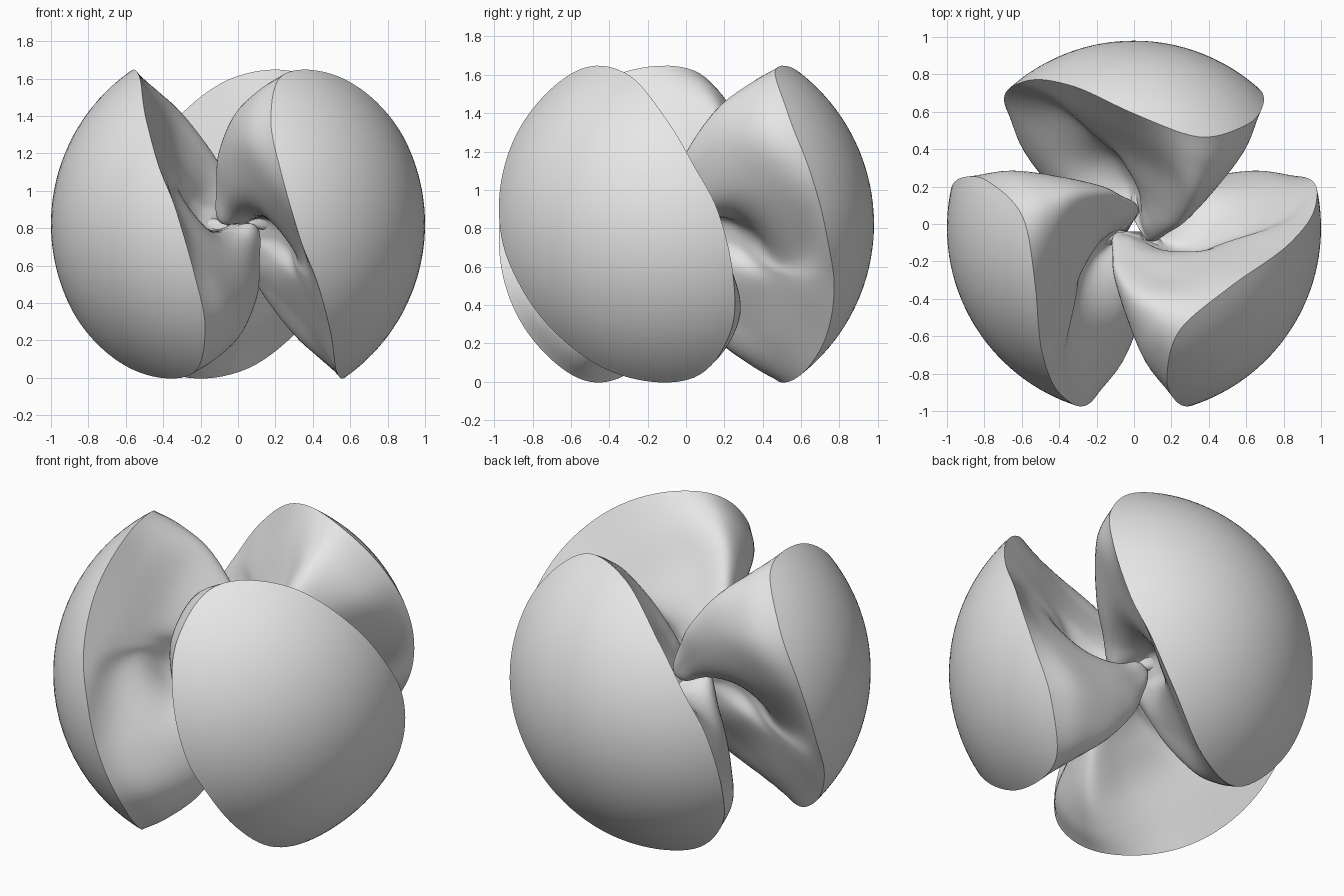
import bpy, bmesh, math
from mathutils import Vector

cube = bpy.data.objects.get("Cube")
if cube:
    bpy.data.objects.remove(cube)

mat = bpy.data.materials.new("light_grey")
mat.use_nodes = True
GREY = (0.8, 0.8, 0.8, 1.0)
mat.diffuse_color = GREY
mat.node_tree.nodes["Principled BSDF"].inputs["Base Color"].default_value = GREY

CENTRE = Vector((0, -0.02, 0.822))
STEPS_AROUND, STEPS_DEEP, CAP_RINGS = 8, 7, 16

# Half cross-sections of a lobe as (sideways, outward, up), from rim to core:
# flank, shoulder, ridge, saddle, upper lip, pocket, lower lip.
# The other half follows from a half turn about the outward axis.
SECTIONS = [
    [(.69, .665, .27), (.61, .555, .565), (.35, .485, .80), (-.01, .615, .79),
     (-.34, .76, .55), (-.53, .79, .30), (-.65, .755, .07)],
    [(.60, .53, .23), (.565, .385, .50), (.34, .35, .73), (.03, .50, .66),
     (-.25, .61, .43), (-.36, .64, .30), (-.44, .65, .13)],
    [(.46, .37, .17), (.43, .20, .41), (.31, .18, .60), (.12, .32, .51),
     (-.10, .43, .33), (-.17, .46, .24), (-.26, .50, .15)],
    [(.32, .21, .12), (.32, .09, .28), (.24, .03, .39), (.13, .15, .36),
     (-.02, .29, .24), (-.03, .34, .14), (-.13, .37, .04)],
    [(.20, .09, .06), (.20, .00, .15), (.16, -.03, .23), (.10, .05, .24),
     (.03, .18, .17), (.02, .23, .08), (-.05, .25, -.02)],
    [(.13, .01, .00), (.125, -.06, .05), (.10, -.065, .11), (.06, .00, .13),
     (.04, .08, .10), (.03, .12, .06), (-.02, .15, -.03)],
    [(.09, .01, .00), (.08, -.06, .00), (.06, -.06, .04), (.045, .00, .04),
     (.03, .05, .03), (.03, .07, .02), (.01, .09, -.01)],
]


def spline(a, b, c, d, t):
    """Catmull-Rom point between b and c."""
    return 0.5 * (2 * b + (c - a) * t + (2 * a - 5 * b + 4 * c - d) * t * t
                  + (3 * b - a - 3 * c + d) * t ** 3)


def smooth_loop(half):
    pts = [Vector(p) for p in half]
    pts += [Vector((-p.x, p.y, -p.z)) for p in pts]
    n = len(pts)
    return [spline(pts[i - 1], pts[i], pts[(i + 1) % n], pts[(i + 2) % n], s / STEPS_AROUND)
            for i in range(n) for s in range(STEPS_AROUND)]


def lobe_rings():
    loops = [smooth_loop(h) for h in SECTIONS]
    loops[0] = [p.normalized() for p in loops[0]]
    # Ball-shaped outer skin, growing from its middle to the rim
    out = Vector((0, 1, 0))
    rings = [[out.lerp(p, k / CAP_RINGS).normalized() for p in loops[0]]
             for k in range(1, CAP_RINGS)]
    # Hollowed flanks, from the rim to the core
    ext = ([[2 * p - q for p, q in zip(loops[0], loops[1])]] + loops
           + [[2 * p - q for p, q in zip(loops[-1], loops[-2])]])
    for i in range(1, len(loops)):
        for s in range(STEPS_DEEP):
            rings.append([spline(*c, s / STEPS_DEEP) for c in zip(*ext[i - 1:i + 3])])
    rings.append(loops[-1])
    return rings


def build_lobe(name, azimuth, rings):
    a = math.radians(azimuth)
    ca, sa = math.cos(a), math.sin(a)

    def place(p):
        return CENTRE + Vector((p.x * sa + p.y * ca, -p.x * ca + p.y * sa, p.z))

    bm = bmesh.new()
    grid = [[bm.verts.new(place(p)) for p in ring] for ring in rings]
    n = len(grid[0])
    for r0, r1 in zip(grid, grid[1:]):
        for j in range(n):
            k = (j + 1) % n
            bm.faces.new((r0[j], r0[k], r1[k], r1[j]))
    # Close the outer middle and the hidden inner end
    for ring, tip in ((grid[0], Vector((0, 1, 0))), (grid[-1], Vector((0, .04, 0)))):
        v = bm.verts.new(place(tip))
        for j in range(n):
            bm.faces.new((ring[j], ring[(j + 1) % n], v))
    bmesh.ops.recalc_face_normals(bm, faces=bm.faces[:])
    mesh = bpy.data.meshes.new(name)
    bm.to_mesh(mesh)
    bm.free()
    mesh.materials.append(mat)
    ob = bpy.data.objects.new(name, mesh)
    bpy.context.collection.objects.link(ob)
    bpy.ops.object.select_all(action='DESELECT')
    ob.select_set(True)
    bpy.context.view_layer.objects.active = ob
    bpy.ops.object.shade_smooth_by_angle(angle=math.radians(40))


# Three equal lobes around the upright axis
rings = lobe_rings()
for name, azimuth in (("lobe_back", 90), ("lobe_right", 210), ("lobe_left", 330)):
    build_lobe(name, azimuth, rings)
